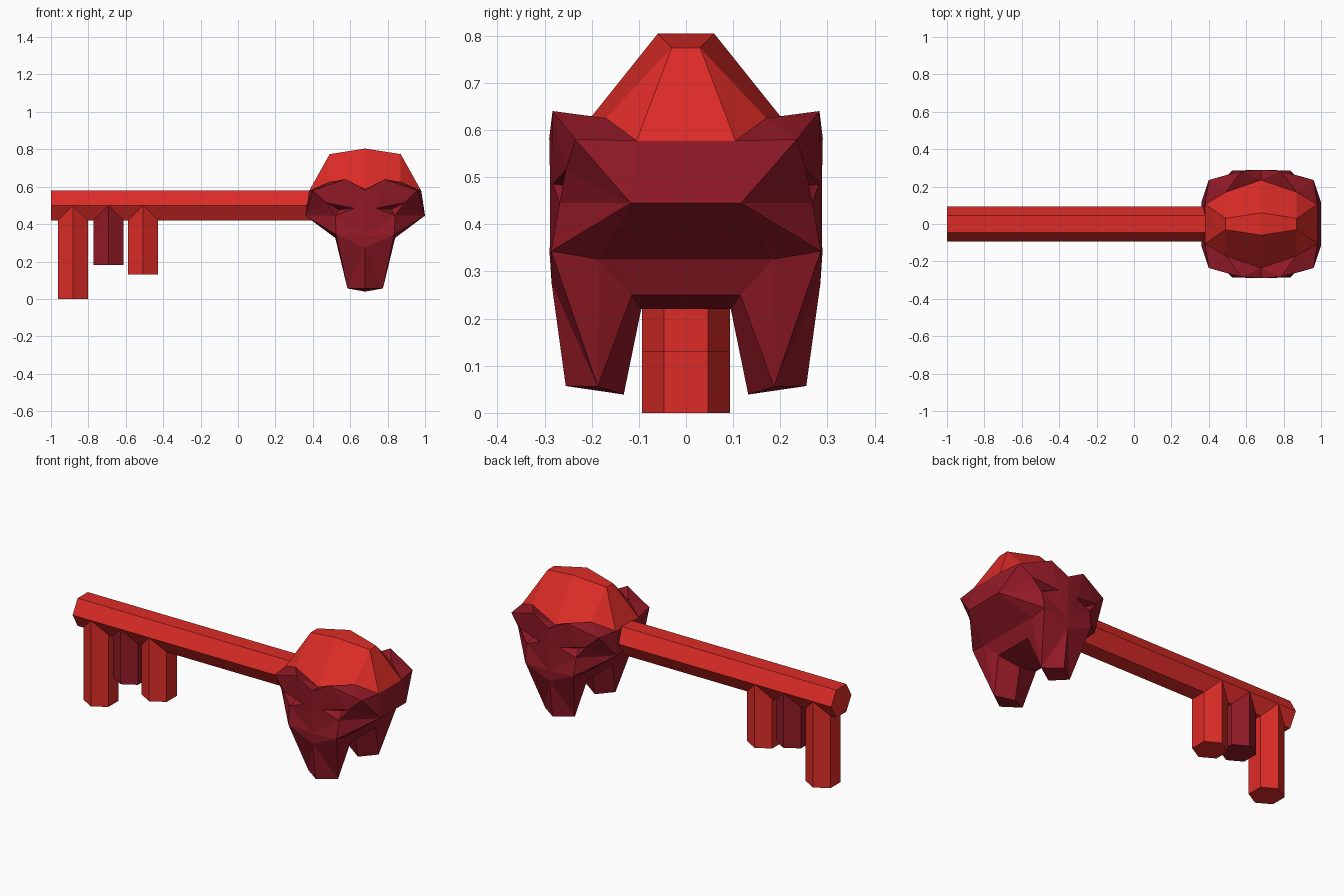
import bpy, bmesh, math
from mathutils import Vector

if "Cube" in bpy.data.objects:
    bpy.data.objects.remove(bpy.data.objects["Cube"])


def material(name, color):
    m = bpy.data.materials.new(name)
    m.diffuse_color = color
    m.use_nodes = True
    m.node_tree.nodes["Principled BSDF"].inputs["Base Color"].default_value = m.diffuse_color
    return m


RED = material("bright_red", (0.72, 0.025, 0.02, 1))
DARK = material("dark_red", (0.29, 0.01, 0.02, 1))


def add_object(name, bm, mat, location=(0, 0, 0)):
    me = bpy.data.meshes.new(name)
    bm.to_mesh(me)
    bm.free()
    me.materials.append(mat)
    ob = bpy.data.objects.new(name, me)
    ob.location = location
    bpy.context.collection.objects.link(ob)
    return ob


def hex_bar(name, start, end, mat):
    """Hexagonal bar between two points, with corners pointing along y."""
    a, b = Vector(start), Vector(end)
    axis = (b - a).normalized()
    side = Vector((0, 1, 0))
    up = axis.cross(side)
    bm = bmesh.new()
    rings = []
    for p in (a, b):
        rings.append([bm.verts.new(p + 0.093 * (side * math.cos(i * math.pi / 3)
                      + up * math.sin(i * math.pi / 3))) for i in range(6)])
    for i in range(6):
        j = (i + 1) % 6
        bm.faces.new((rings[0][i], rings[0][j], rings[1][j], rings[1][i]))
    for r in rings:
        bm.faces.new(r)
    bmesh.ops.recalc_face_normals(bm, faces=bm.faces)
    return add_object(name, bm, mat)


# Key shaft and its three teeth
hex_bar("shaft", (-1, 0, 0.5), (0.45, 0, 0.5), RED)
for name, x, z, mat in (("long_tooth", -0.883, 0, RED),
                        ("middle_tooth", -0.692, 0.18, DARK),
                        ("inner_tooth", -0.507, 0.13, RED)):
    hex_bar(name, (x, 0, z), (x, 0, 0.5), mat)

# Key points of one quarter of the two-faced skull, relative to its centre line
P = {
    "top": (0, -.06, .804), "top_end": (.19, -.03, .774),
    "cap_mid": (0, -.235, .585), "cap_corner": (.19, -.17, .625),
    "temple": (.30, -.105, .577), "brow_out": (.28, -.235, .58),
    "brow": (.105, -.283, .64), "brow_mid": (0, -.29, .582),
    "bridge": (0, -.288, .48), "nose": (0, -.289, .335),
    "eye_out": (.21, -.255, .515), "eye_in": (.06, -.282, .485),
    "eye_low": (.16, -.268, .445), "socket": (.14, -.215, .478),
    "side": (.32, -.117, .445), "cheek": (.155, -.286, .343),
    "lip": (0, -.285, .275), "chin": (0, -.255, .057),
    "jaw": (.095, -.187, .056), "jaw_in": (0, -.132, .039),
    "hinge": (.16, -.185, .326), "base": (.125, -.115, .25),
    "palate": (0, -.095, .22),
}
# Matching points on the y = 0 mirror plane
for n in ("top", "top_end", "temple", "side", "hinge", "base", "palate"):
    P[n + "_0"] = (P[n][0], 0, P[n][2])

CAP = ["top_0 top_end_0 top_end top", "top top_end cap_corner cap_mid",
       "top_end top_end_0 temple_0 temple", "top_end temple cap_corner"]

# Brow ridge and temples
BROW = ["cap_mid brow brow_mid", "cap_mid cap_corner brow",
        "cap_corner brow_out brow", "cap_corner temple brow_out",
        "temple temple_0 side_0 side", "temple side brow_out"]
# Front of the face with sunken eye
FACE = ["brow_out brow eye_out", "brow eye_in eye_out", "brow brow_mid eye_in",
        "brow_mid bridge eye_in", "brow_out eye_out side",
        "eye_out eye_low side", "eye_low cheek side", "eye_in bridge nose",
        "eye_in nose eye_low", "eye_low nose cheek", "eye_out eye_in socket",
        "eye_in eye_low socket", "eye_low eye_out socket"]
# Jaw and underside
JAW = ["nose lip cheek", "cheek lip jaw", "lip chin jaw", "cheek jaw hinge",
       "hinge jaw base", "base jaw jaw_in palate", "chin jaw_in jaw",
       "cheek hinge side", "side hinge hinge_0 side_0",
       "hinge base base_0 hinge_0", "base palate palate_0 base_0"]


def quarter_shell(name, faces, mat):
    """Build one quarter and mirror it across x and y."""
    bm = bmesh.new()
    verts = {}
    for line in faces:
        names = line.split()
        for n in names:
            if n not in verts:
                verts[n] = bm.verts.new(P[n])
        bm.faces.new([verts[n] for n in names])
    bmesh.ops.recalc_face_normals(bm, faces=bm.faces)
    bm.normal_update()
    centre = Vector((0, 0, 0.45))
    if sum(f.normal.dot(f.calc_center_median() - centre) * f.calc_area()
           for f in bm.faces) < 0:
        bmesh.ops.reverse_faces(bm, faces=bm.faces)
    ob = add_object(name, bm, mat, (0.68, 0, 0))
    mod = ob.modifiers.new("mirror", "MIRROR")
    mod.use_axis = (True, True, False)
    return ob


# Skull handle: bright cranium cap and dark face with jaws on both sides
quarter_shell("skull_cap", CAP, RED)
quarter_shell("skull_face", BROW + FACE + JAW, DARK)
